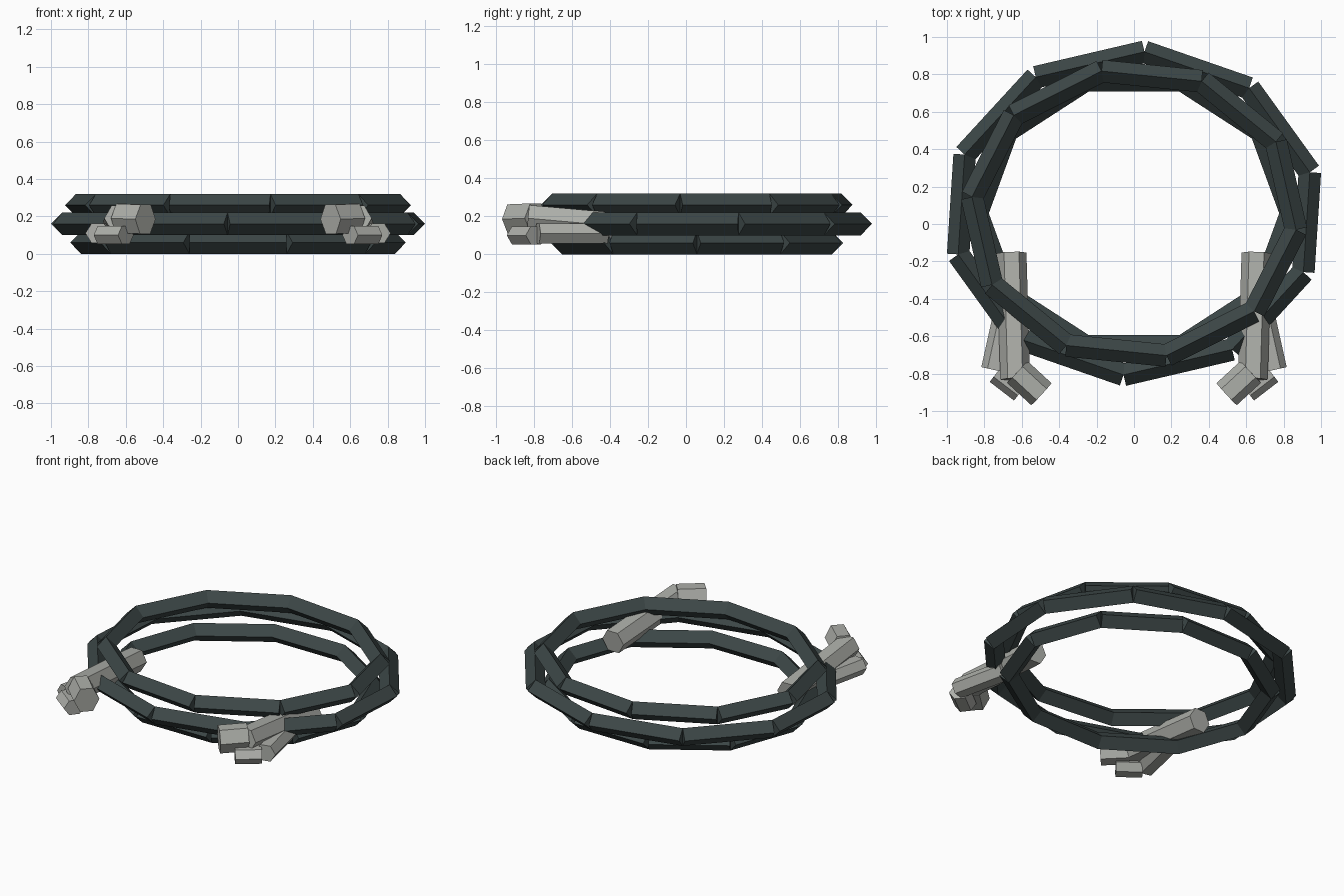
import bpy
from math import cos, sin, pi, radians
from mathutils import Vector

cube = bpy.data.objects.get("Cube")
if cube:
    bpy.data.objects.remove(cube, do_unlink=True)


def material(name, rgb):
    m = bpy.data.materials.new(name)
    m.use_nodes = True
    m.diffuse_color = (*rgb, 1)
    m.node_tree.nodes["Principled BSDF"].inputs["Base Color"].default_value = (*rgb, 1)
    return m


DARK = material("dark slate", (0.045, 0.062, 0.062))
GREY = material("light grey", (0.42, 0.43, 0.40))


def prism(start, end, sides, width, height, verts, faces):
    """Append a square-ended prism; width and height are half sizes."""
    start, end = Vector(start), Vector(end)
    axis = (end - start).normalized()
    side = axis.cross(Vector((0, 0, 1))).normalized()
    up = side.cross(axis)
    base = len(verts)
    for p in (start, end):
        for i in range(sides):
            a = 2 * pi * i / sides
            verts.append(p + side * cos(a) * width + up * sin(a) * height)
    for i in range(sides):
        j = (i + 1) % sides
        faces.append((base + i, base + j, base + sides + j, base + sides + i))
    faces.append(tuple(base + i for i in reversed(range(sides))))
    faces.append(tuple(base + sides + i for i in range(sides)))


def build(name, verts, faces, mat):
    mesh = bpy.data.meshes.new(name)
    mesh.from_pydata(verts, [], faces)
    mesh.materials.append(mat)
    mesh.validate()
    obj = bpy.data.objects.new(name, mesh)
    bpy.context.collection.objects.link(obj)
    return obj


# Stacked coils: ten diamond-section bars each, on a slightly flattened circle
def coil(name, radius, z, turn):
    verts, faces = [], []
    pts = []
    for i in range(10):
        a = radians(turn + 36 * i)
        pts.append((radius * cos(a), 0.057 + radius * 0.89 * sin(a), z))
    for i in range(10):
        prism(pts[i], pts[(i + 1) % 10], 4, 0.06, 0.06, verts, faces)
    build(name, verts, faces, DARK)


coil("lower_coil", 0.84, 0.06, 0)
coil("middle_coil", 0.972, 0.16, 14.7)
coil("upper_coil", 0.872, 0.26, -6.5)

# Gripping pieces: name, start, end, sides, half width, half height
PARTS = [
    ("upper_grip", (0.655, -0.155, 0.13), (0.635, -0.83, 0.19), 6, 0.08, 0.08),
    ("lower_grip", (0.67, -0.42, 0.11), (0.75, -0.78, 0.11), 6, 0.068, 0.06),
    ("upper_tip", (0.625, -0.79, 0.19), (0.495, -0.91, 0.185), 6, 0.08, 0.09),
    ("lower_tip", (0.73, -0.79, 0.10), (0.60, -0.89, 0.10), 6, 0.068, 0.055),
]
for label, s in (("left", 1), ("right", -1)):
    for name, a, b, sides, w, h in PARTS:
        verts, faces = [], []
        prism((a[0] * s, a[1], a[2]), (b[0] * s, b[1], b[2]), sides, w, h, verts, faces)
        build(label + "_" + name, verts, faces, GREY)
